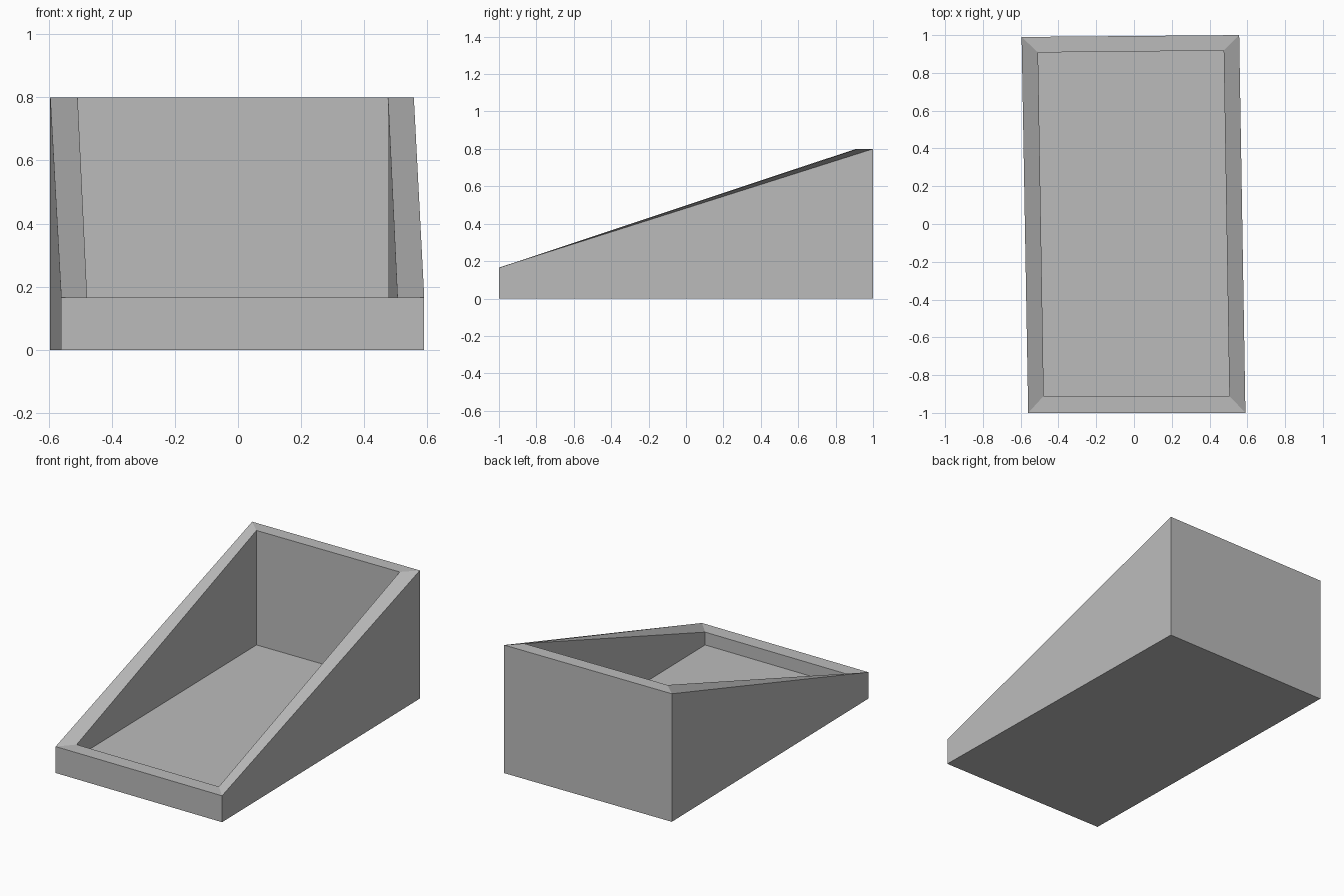
import bpy
import bmesh

# Remove the default cube
cube = bpy.data.objects.get("Cube")
if cube:
    bpy.data.objects.remove(cube, do_unlink=True)

# Single plain grey
grey = bpy.data.materials.new("plain grey")
grey.use_nodes = True
colour = (0.5, 0.5, 0.5, 1)
grey.diffuse_color = colour
grey.node_tree.nodes["Principled BSDF"].inputs["Base Color"].default_value = colour

LOW, HIGH, FLOOR = 0.165, 0.8, 0.085

# Plan outlines, counter-clockwise from front left
outer = [(-0.56, -1), (0.59, -1), (0.557, 1), (-0.595, 0.99)]
inner = [(-0.478, -0.91), (0.505, -0.91), (0.475, 0.918), (-0.508, 0.908)]

bm = bmesh.new()


def ring(plan, front, back):
    """Four corners, with one height at the front and one at the back."""
    return [bm.verts.new((x, y, front if y < 0 else back)) for x, y in plan]


base = ring(outer, 0, 0)
rim_out = ring(outer, LOW, HIGH)
rim_in = ring(inner, LOW, HIGH)
floor = ring(inner, FLOOR, FLOOR)

# Outer walls, sloping rim and inner walls
for lower, upper in ((base, rim_out), (rim_out, rim_in), (rim_in, floor)):
    for i in range(4):
        j = (i + 1) % 4
        quad = [lower[i], lower[j], upper[j], upper[i]]
        if i == 3:
            quad = quad[1:] + quad[:1]  # fold both side rims the same way
        bm.faces.new(quad)

# Tray floor and underside
bm.faces.new(floor)
bm.faces.new(base[::-1])

mesh = bpy.data.meshes.new("sloped_open_box")
bm.to_mesh(mesh)
bm.free()
mesh.materials.append(grey)
box = bpy.data.objects.new("sloped_open_box", mesh)
bpy.context.collection.objects.link(box)
